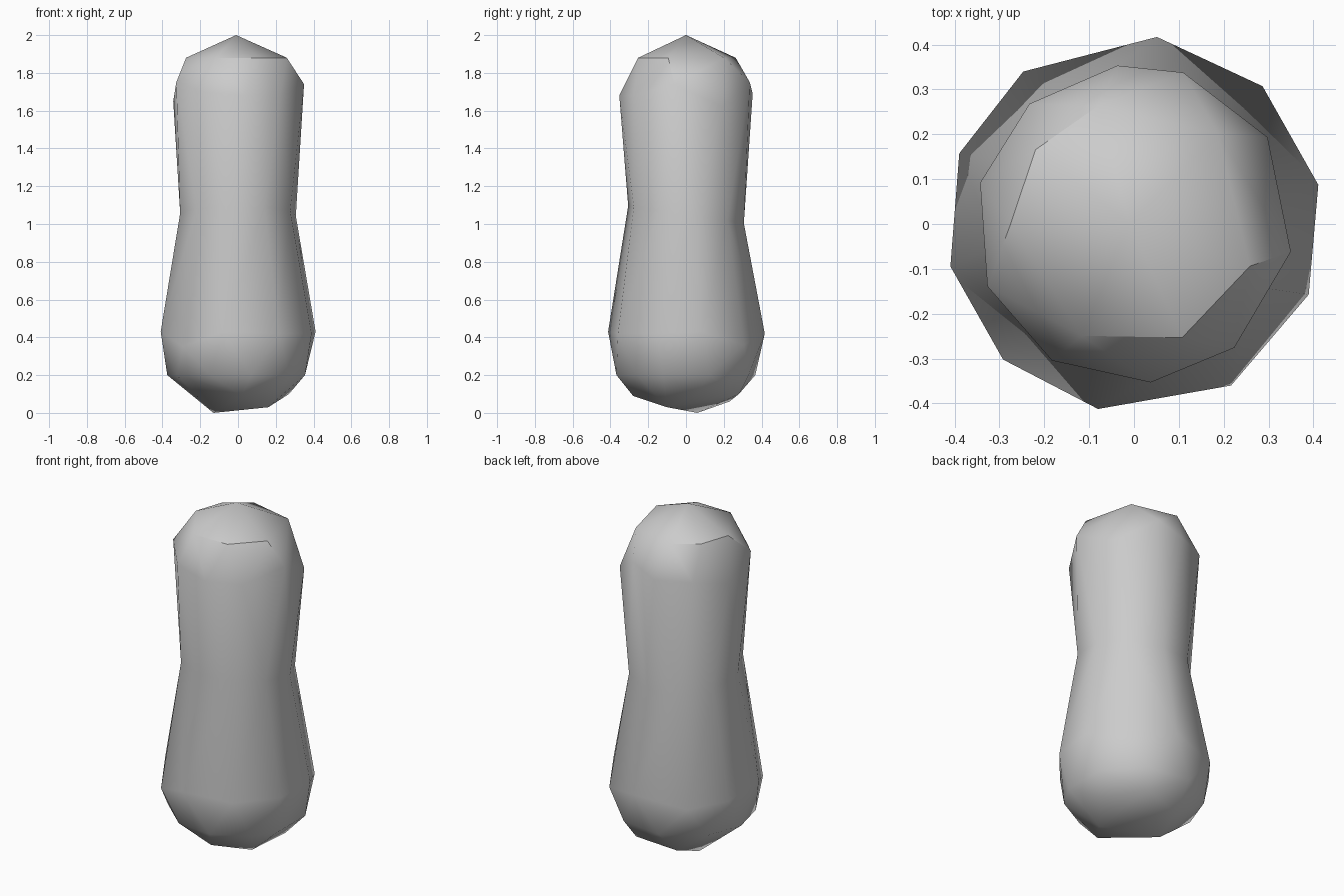
import bpy
import bmesh
from math import cos, sin, radians
from mathutils import Vector

default_cube = bpy.data.objects.get("Cube")
if default_cube:
    bpy.data.objects.remove(default_cube, do_unlink=True)


def ring(radius, height, angles):
    """Points round the upright axis; height is a number or one value per point."""
    heights = height if isinstance(height, list) else [height] * len(angles)
    return [Vector((radius * cos(radians(a)), radius * sin(radians(a)), h))
            for a, h in zip(angles, heights)]


def add_lobe(bm, points):
    """Wrap a faceted convex skin round a set of points."""
    verts = [bm.verts.new(p) for p in points]
    result = bmesh.ops.convex_hull(bm, input=verts)
    loose = {v for v in result["geom_interior"] + result["geom_unused"]
             if isinstance(v, bmesh.types.BMVert)}
    bmesh.ops.delete(bm, geom=list(loose), context="VERTS")


# Narrow waist, tilted slightly towards the back
waist = ring(0.31, 1.05, [9 + 36 * i for i in range(10)])
for point in waist:
    point.z -= 0.15 * point.y

# Wide lower lobe
belly = ring(0.42, [0.42, 0.36, 0.43, 0.42, 0.42, 0.43, 0.35, 0.43, 0.4, 0.38],
             [83, 47, 12, -22, -59, -101, -134, -167, 158, 126])
underside = ring(0.375, 0.2, [-79, -113, -150, 177, 143, 102, 62, 19, -19, -44])
base = [Vector(p) for p in (
    (0.02, -0.28, 0.09), (0.16, -0.1, 0.03), (0.27, 0.06, 0.1),
    (0.13, 0.28, 0.1), (-0.1, 0.23, 0.06), (-0.13, 0.06, 0))]

# Slimmer upper lobe with a low pointed crown
shoulder = ring(0.355, [1.69, 1.75, 1.62, 1.74, 1.68, 1.68, 1.7, 1.75, 1.65, 1.69],
                [96, 72, 33, -10, -51, -84, -121, -157, 165, 131])
crown = ring(0.275, 1.88, [180, 143, 107, 47, -20, -67, -115])
tip = [Vector((-0.01, 0, 2))]

bm = bmesh.new()
add_lobe(bm, waist + belly + underside + base)
add_lobe(bm, waist + shoulder + crown + tip)

# Open both lobes at the waist and join them into one skin
waist_keys = {tuple(round(c, 4) for c in p) for p in waist}
inner = [f for f in bm.faces
         if all(tuple(round(c, 4) for c in v.co) in waist_keys for v in f.verts)]
bmesh.ops.delete(bm, geom=inner, context="FACES")
bmesh.ops.remove_doubles(bm, verts=bm.verts[:], dist=0.0005)
bmesh.ops.recalc_face_normals(bm, faces=bm.faces[:])

mesh = bpy.data.meshes.new("shell")
bm.to_mesh(mesh)
bm.free()
shell = bpy.data.objects.new("shell", mesh)
bpy.context.collection.objects.link(shell)

# Plain grey surface
grey = bpy.data.materials.new("light grey")
grey.use_nodes = True
colour = (0.6, 0.6, 0.6, 1)
grey.diffuse_color = colour
grey.node_tree.nodes["Principled BSDF"].inputs["Base Color"].default_value = colour
mesh.materials.append(grey)

# Soft shading along the body, crisp creases at the ends
bpy.ops.object.select_all(action="DESELECT")
shell.select_set(True)
bpy.context.view_layer.objects.active = shell
bpy.ops.object.shade_smooth_by_angle(angle=radians(35))
